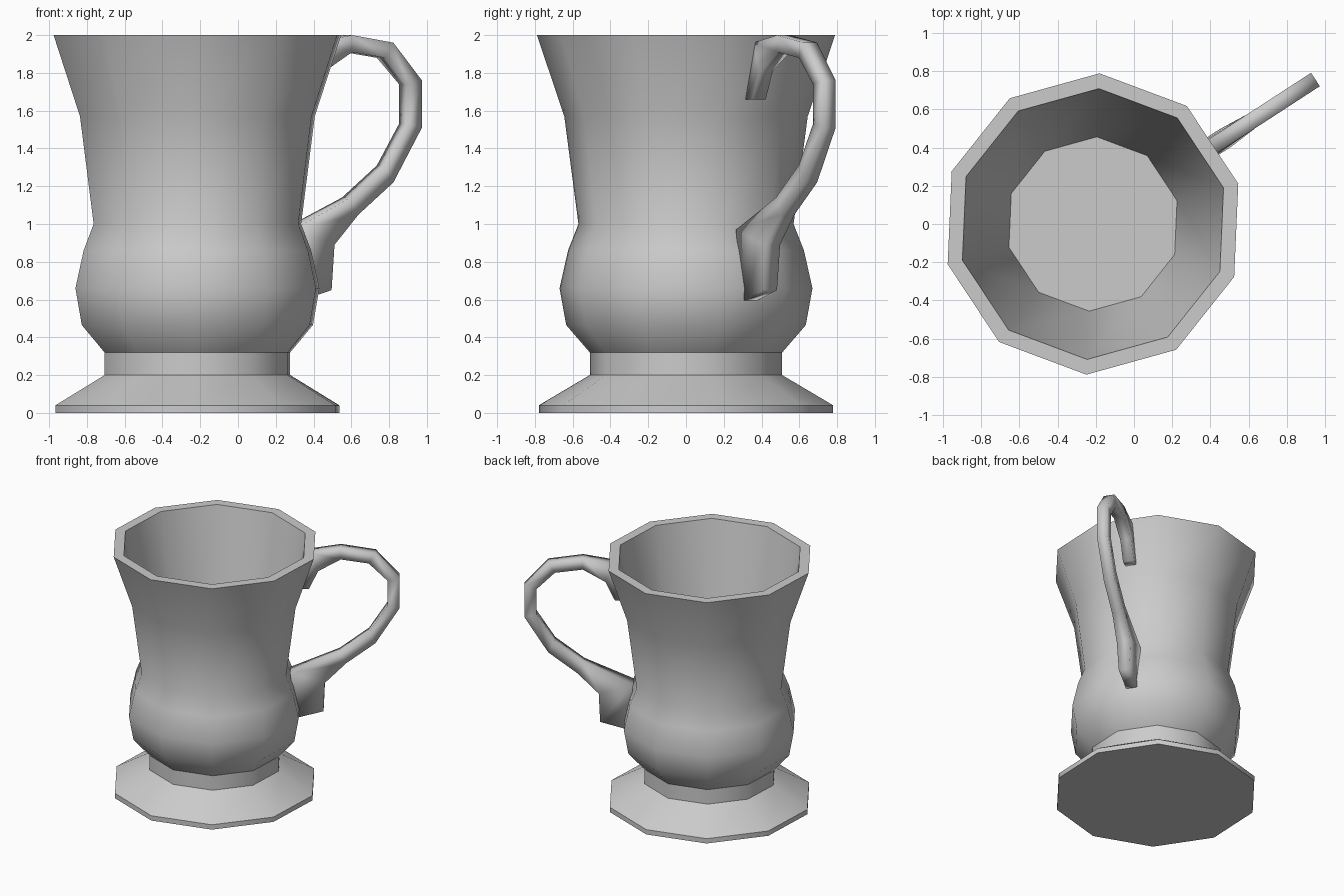
import bpy, bmesh
from math import cos, sin, radians
from mathutils import Vector

cube = bpy.data.objects.get("Cube")
if cube:
    bpy.data.objects.remove(cube, do_unlink=True)

mat = bpy.data.materials.new("plain grey")
mat.use_nodes = True
GREY = (0.6, 0.6, 0.6, 1)
mat.diffuse_color = GREY
mat.node_tree.nodes["Principled BSDF"].inputs["Base Color"].default_value = GREY

SIDES = 10
CENTRE = Vector((-0.215, 0, 0))


def loft(name, rings, smooth_angle):
    """Bridge closed rings of points and cap both ends."""
    bm = bmesh.new()
    loops = [[bm.verts.new(p) for p in ring] for ring in rings]
    for a, b in zip(loops, loops[1:]):
        n = len(a)
        for i in range(n):
            j = (i + 1) % n
            bm.faces.new((a[i], a[j], b[j], b[i]))
    bm.faces.new(loops[0])
    bm.faces.new(loops[-1])
    bmesh.ops.recalc_face_normals(bm, faces=bm.faces)
    mesh = bpy.data.meshes.new(name)
    bm.to_mesh(mesh)
    bm.free()
    mesh.materials.append(mat)
    obj = bpy.data.objects.new(name, mesh)
    bpy.context.collection.objects.link(obj)
    bpy.ops.object.select_all(action='DESELECT')
    obj.select_set(True)
    bpy.context.view_layer.objects.active = obj
    bpy.ops.object.shade_smooth_by_angle(angle=radians(smooth_angle))
    return obj


# Cup: foot, neck, bulge, flared wall, rim, then down the inside to the floor
cup_profile = [(0.78, 0), (0.78, 0.04), (0.51, 0.2), (0.51, 0.32),
               (0.635, 0.465), (0.67, 0.66), (0.625, 0.86), (0.57, 1.0),
               (0.645, 1.57), (0.79, 2.0), (0.71, 2.0), (0.457, 0.6)]


def cup_ring(radius, z):
    angles = [radians(15.5 + 360 * i / SIDES) for i in range(SIDES)]
    return [CENTRE + Vector((radius * cos(a), radius * sin(a), z)) for a in angles]


loft("cup", [cup_ring(r, z) for r, z in cup_profile], 38)

# Handle: four-sided strip standing on the middle of one cup facet
out = Vector((cos(radians(33)), sin(radians(33)), 0))
side = Vector((-out.y, out.x, 0))
# inner radius, inner height, outer radius, outer height, half width
handle_sections = [
    (0.71, 1.66, 0.63, 1.66, 0.042), (0.78, 1.81, 0.72, 1.96, 0.042),
    (0.95, 1.91, 0.95, 2.0, 0.042), (1.16, 1.88, 1.21, 1.96, 0.042),
    (1.30, 1.74, 1.39, 1.76, 0.042), (1.30, 1.53, 1.39, 1.51, 0.042),
    (1.16, 1.31, 1.21, 1.22, 0.042), (0.94, 1.14, 0.99, 1.05, 0.042),
    (0.57, 0.97, 0.83, 0.89, 0.055), (0.61, 0.59, 0.82, 0.65, 0.042)]


def handle_ring(r1, z1, r2, z2, w):
    inner = CENTRE + out * r1 + Vector((0, 0, z1))
    outer = CENTRE + out * r2 + Vector((0, 0, z2))
    return [inner - side * w, inner + side * w, outer + side * w, outer - side * w]


loft("handle", [handle_ring(*s) for s in handle_sections], 100)
